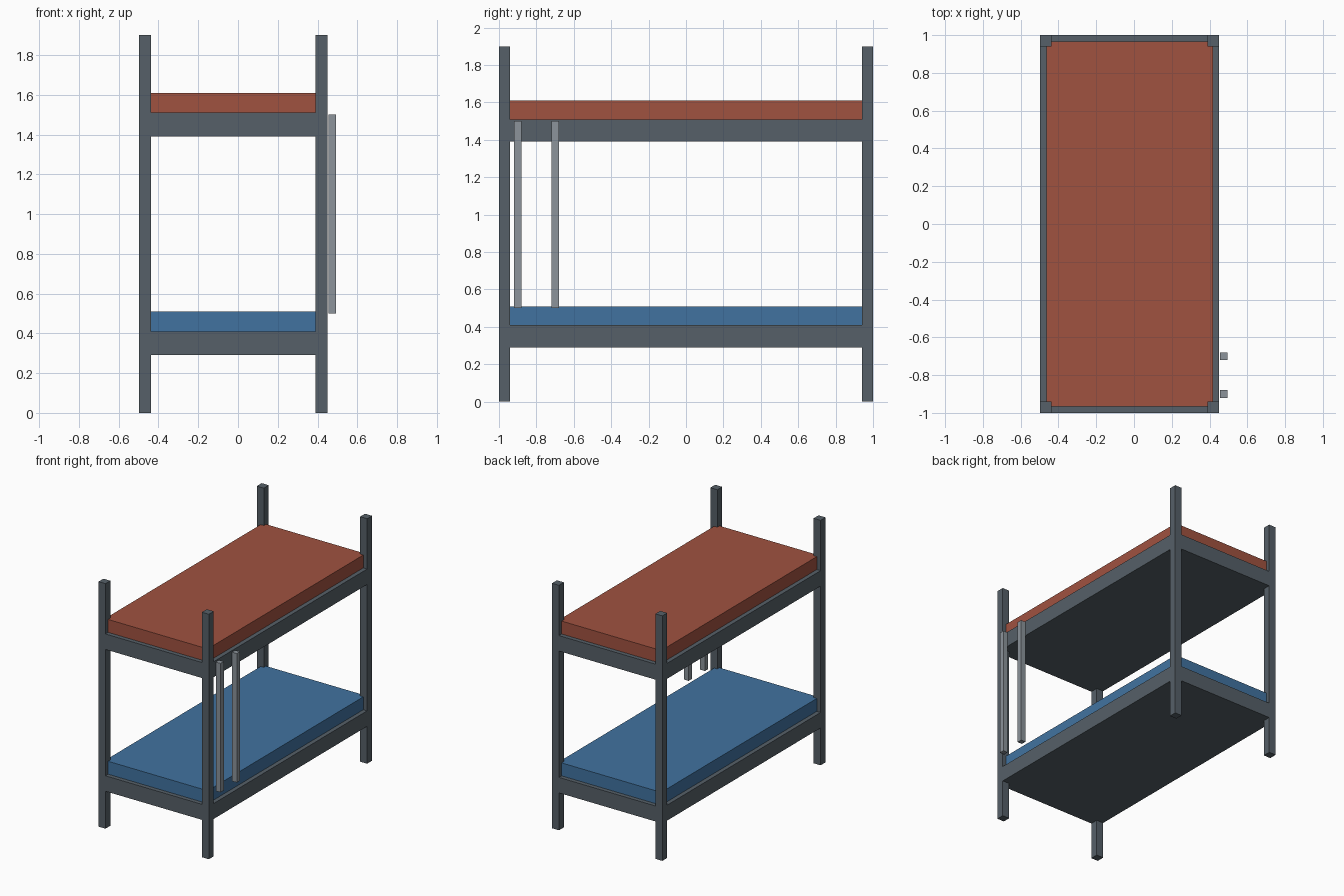
import bpy
import bmesh
from mathutils import Vector

cube = bpy.data.objects.get("Cube")
if cube:
    bpy.data.objects.remove(cube, do_unlink=True)


def make_material(name, rgb):
    mat = bpy.data.materials.new(name)
    mat.use_nodes = True
    color = (*rgb, 1.0)
    mat.diffuse_color = color
    mat.node_tree.nodes["Principled BSDF"].inputs["Base Color"].default_value = color
    return mat


def make_box(name, low, high, mat):
    """Box between two opposite corners."""
    low, high = Vector(low), Vector(high)
    bm = bmesh.new()
    bmesh.ops.create_cube(bm, size=1)
    bmesh.ops.scale(bm, vec=high - low, verts=bm.verts)
    mesh = bpy.data.meshes.new(name)
    bm.to_mesh(mesh)
    bm.free()
    mesh.materials.append(mat)
    obj = bpy.data.objects.new(name, mesh)
    obj.location = (low + high) / 2
    bpy.context.collection.objects.link(obj)
    return obj


frame_grey = make_material("frame grey", (0.093, 0.117, 0.138))
ladder_grey = make_material("ladder light grey", (0.262, 0.296, 0.328))
red = make_material("mattress red", (0.352, 0.084, 0.051))
blue = make_material("mattress blue", (0.053, 0.171, 0.352))

LEFT, RIGHT, END = -0.497, 0.45, 1.0
POST, HEIGHT = 0.06, 1.9
DECK, MATTRESS, INSET = 0.12, 0.1, 0.033

# Corner posts
for side, x in (("right", LEFT), ("left", RIGHT - POST)):
    for place, y in (("front", -END), ("back", END - POST)):
        make_box(f"{place}_{side}_post", (x, y, 0),
                 (x + POST, y + POST, HEIGHT), frame_grey)

# Two bunks: solid deck with an inset mattress
for level, z, mat in (("lower", 0.29, blue), ("upper", 1.39, red)):
    top = z + DECK
    make_box(f"{level}_bed_frame", (LEFT, -END, z), (RIGHT, END, top), frame_grey)
    make_box(f"{level}_mattress", (LEFT + INSET, -END + INSET, top),
             (RIGHT - INSET, END - INSET, top + MATTRESS), mat)

# Ladder rails beside the bed
for name, y in (("front", -0.9), ("back", -0.7)):
    make_box(f"{name}_ladder_rail", (0.454, y - 0.02, 0.5),
             (0.494, y + 0.02, 1.5), ladder_grey)
